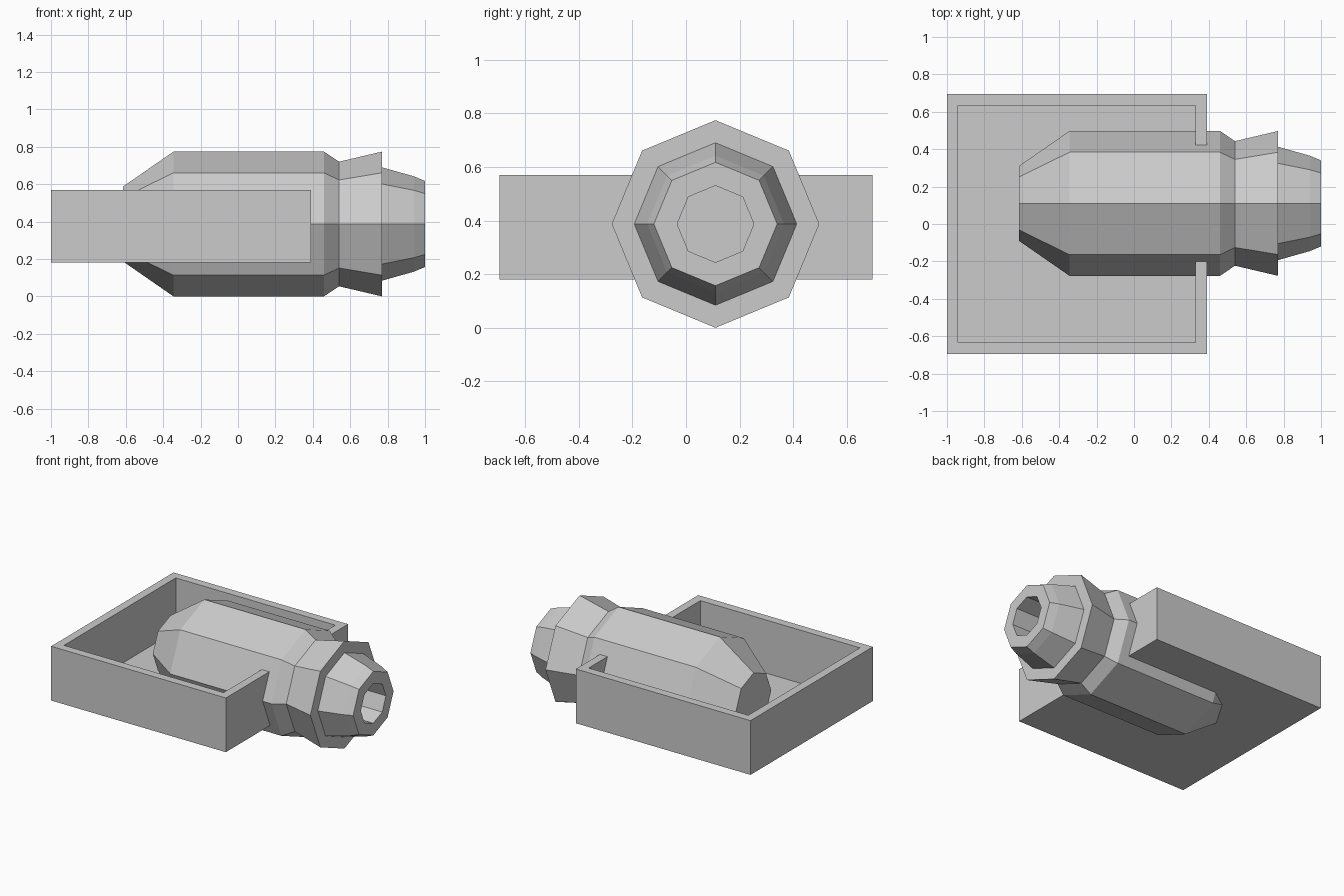
import bpy, bmesh, math

if "Cube" in bpy.data.objects:
    bpy.data.objects.remove(bpy.data.objects["Cube"])

grey = bpy.data.materials.new("plain grey")
grey.diffuse_color = (0.6, 0.6, 0.6, 1)
grey.use_nodes = True
grey.node_tree.nodes["Principled BSDF"].inputs["Base Color"].default_value = grey.diffuse_color


def finish(name, bm):
    bmesh.ops.recalc_face_normals(bm, faces=bm.faces)
    me = bpy.data.meshes.new(name)
    bm.to_mesh(me)
    bm.free()
    me.materials.append(grey)
    ob = bpy.data.objects.new(name, me)
    bpy.context.collection.objects.link(ob)
    return ob


def lathe_x(name, profile, cy, cz, sides=8):
    """Rings of (x, radius) joined along x, both ends capped."""
    bm = bmesh.new()
    rings = []
    for x, r in profile:
        rings.append([bm.verts.new((x, cy + r * math.cos(math.tau * i / sides),
                                    cz + r * math.sin(math.tau * i / sides)))
                      for i in range(sides)])
    for a, b in zip(rings, rings[1:]):
        for i in range(sides):
            j = (i + 1) % sides
            bm.faces.new((a[i], a[j], b[j], b[i]))
    bm.faces.new(rings[0])
    bm.faces.new(rings[-1])
    return finish(name, bm)


# Eight-sided capsule body with flared collar, tapered nozzle and hollow mouth
lathe_x("nozzle_body", [
    (-0.615, 0.20), (-0.345, 0.387), (0.46, 0.387), (0.54, 0.333),
    (0.77, 0.387), (0.77, 0.303), (0.94, 0.255), (1.0, 0.23),
    (1.0, 0.143), (0.75, 0.143)], 0.11, 0.387)

# Open tray: outer box, top inset for the rim, then sunk to a thin floor
x0, x1, hy, z0, z1, wall, floor = -1.0, 0.39, 0.695, 0.18, 0.57, 0.085, 0.008
bm = bmesh.new()
bmesh.ops.create_cube(bm, size=1)
for v in bm.verts:
    v.co = (x1 if v.co.x > 0 else x0, hy if v.co.y > 0 else -hy,
            z1 if v.co.z > 0 else z0)
bm.normal_update()
top = [f for f in bm.faces if f.normal.z > 0.9]
bmesh.ops.inset_region(bm, faces=top, thickness=wall)
inner = bmesh.ops.extrude_discrete_faces(bm, faces=top)["faces"]
for v in inner[0].verts:
    v.co.z = z0 + floor
finish("tray", bm)
